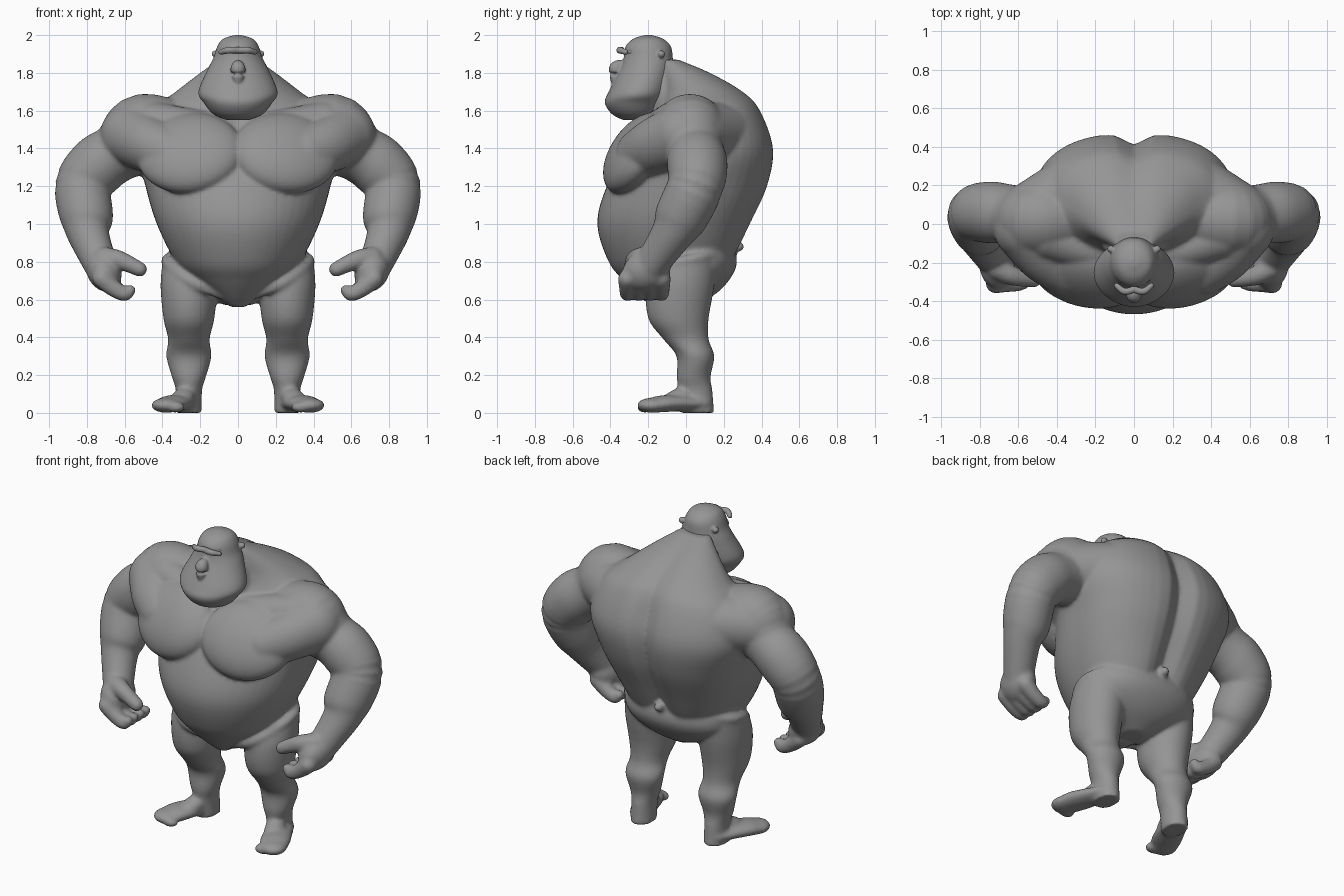
import bpy, bmesh, math
from mathutils import Vector, Matrix, Euler

cube = bpy.data.objects.get("Cube")
if cube:
    bpy.data.objects.remove(cube, do_unlink=True)

clay = bpy.data.materials.new("clay_grey")
clay.use_nodes = True
clay.diffuse_color = (.3, .3, .3, 1)
clay.node_tree.nodes["Principled BSDF"].inputs["Base Color"].default_value = clay.diffuse_color
SEGMENTS = 48
STEPS = 5


def spline(rows):
    """Catmull-Rom resampling of rows of numbers."""
    points = [Vector(row) for row in rows]
    points = [points[0]] + points + [points[-1]]
    result = []
    for before, start, end, after in zip(points, points[1:], points[2:], points[3:]):
        leave, arrive = (end - before) / 2, (after - start) / 2
        for i in range(STEPS):
            t = i / STEPS
            rise = t * t * (3 - t - t)
            result.append(start.lerp(end, rise) + leave * (t * (1 - t) ** 2) - arrive * (t * t * (1 - t)))
    return result + [points[-1]]


def circle():
    """Cosine and sine pairs around one turn."""
    angles = [math.tau * i / SEGMENTS for i in range(SEGMENTS)]
    return [(math.cos(angle), math.sin(angle)) for angle in angles]


def skin(bm, rings):
    """Bridge rings of points into a closed solid."""
    loops = [[bm.verts.new(point) for point in ring] for ring in rings]
    for low, high in zip(loops, loops[1:]):
        for i in range(SEGMENTS):
            j = (i + 1) % SEGMENTS
            bm.faces.new((low[i], low[j], high[j], high[i]))
    bm.faces.new(loops[0][::-1])
    bm.faces.new(loops[-1])


def stack(bm, rows, x=0, squareness=2, groove=0):
    """Solid from level sections: y, z, half width, half depth; only the back is squared and grooved."""
    rings = []
    for y, z, width, depth in spline(rows):
        ring = []
        for cosine, sine in circle():
            at_back = sine > 0
            power = 2 / squareness if at_back else 1
            across = width * math.copysign(abs(cosine) ** power, cosine)
            along = depth * math.copysign(abs(sine) ** power, sine)
            if at_back:
                along -= groove * math.exp(-(across / .07) ** 2) * min(1, depth * 3)
            ring.append((x + across, y + along, z))
        rings.append(ring)
    skin(bm, rings)


def ball(bm, location, radii, tilt=(0, 0, 0), side=1):
    """Ellipsoid, tilted in degrees and mirrored for the right side."""
    pitch, roll, yaw = (math.radians(angle) for angle in tilt)
    turn = Euler((pitch, side * roll, side * yaw)).to_matrix().to_4x4()
    x, y, z = location
    place = Matrix.Translation((side * x, y, z))
    bmesh.ops.create_icosphere(bm, subdivisions=4, radius=1, matrix=place @ turn @ Matrix.Diagonal((*radii, 1)))


def limb(bm, rows, side=1, flatten=1):
    """Round-ended tube along a path: x, y, z, radius."""
    path = spline([(side * x, y, z, radius) for x, y, z, radius in rows])
    rings = []
    for i, point in enumerate(path):
        ahead = path[min(i + 1, len(path) - 1)].xyz - path[max(i - 1, 0)].xyz
        aim = ahead.to_track_quat('Z', 'Y')
        radius = point.w
        rings.append([point.xyz + aim @ Vector((radius * cosine, radius * flatten * sine, 0))
                      for cosine, sine in circle()])
    skin(bm, rings)
    for tip in (path[0], path[-1]):
        ball(bm, tip.xyz, (tip.w, tip.w, tip.w * flatten))


def sculpt(name, bm, voxel, smoothing):
    """Fuse overlapping masses into one smooth surface."""
    bmesh.ops.recalc_face_normals(bm, faces=bm.faces)
    mesh = bpy.data.meshes.new(name)
    bm.to_mesh(mesh)
    bm.free()
    mesh.materials.append(clay)
    figure_part = bpy.data.objects.new(name, mesh)
    bpy.context.collection.objects.link(figure_part)
    fuse = figure_part.modifiers.new("fuse", 'REMESH')
    fuse.mode = 'VOXEL'
    fuse.voxel_size = voxel
    fuse.use_smooth_shade = True
    soften = figure_part.modifiers.new("soften", 'SMOOTH')
    soften.factor = .5
    soften.iterations = smoothing


# Trunk: belly, ribcage and sloping back with a spine groove
body = bmesh.new()
stack(body, [(-.13, .56, .04, .05), (-.12, .62, .12, .13), (-.09, .7, .23, .24), (-.08, .8, .33, .33),
             (-.06, 1, .43, .41), (.01, 1.2, .49, .43), (.08, 1.4, .53, .39), (.12, 1.6, .45, .28),
             (.09, 1.7, .33, .22), (0, 1.8, .2, .14), (-.09, 1.87, .1, .06)], squareness=2.5, groove=.06)

# Neck
limb(body, [(0, -.17, 1.76, .13), (0, -.02, 1.62, .2), (0, .1, 1.45, .26)])

# Hips in briefs, with a tail nub at the back
stack(body, [(-.04, .57, .07, .1), (0, .64, .22, .17), (.02, .72, .34, .22), (.03, .8, .37, .24),
             (.03, .9, .35, .22)], squareness=2.2)
ball(body, (0, .27, .88), (.03, .04, .03))

for side in (1, -1):
    # Rolled waistband dipping to the front
    limb(body, [(0, .23, .85, .02), (.2, .2, .85, .03), (.36, .07, .82, .03), (.36, -.08, .78, .03),
                (.24, -.2, .69, .03), (.03, -.17, .6, .02)], side)

    # Chest, collar and the bridge of muscle out to the shoulder
    ball(body, (.255, -.265, 1.375), (.285, .125, .24), (-32, 0, 14), side)
    limb(body, [(.06, -.15, 1.5, .08), (.25, -.13, 1.51, .1), (.45, -.06, 1.52, .13)], side)
    limb(body, [(.36, -.23, 1.37, .14), (.47, -.15, 1.42, .15), (.56, -.02, 1.47, .17)], side)

    # Shoulder and shoulder blade
    limb(body, [(.3, .04, 1.47, .17), (.5, .02, 1.5, .19), (.58, .03, 1.43, .17)], side)
    limb(body, [(.3, .2, 1.48, .17), (.53, .05, 1.47, .17)], side)

    # Upper arm, elbow and forearm
    limb(body, [(.56, .03, 1.42, .17), (.65, .05, 1.37, .155), (.74, .06, 1.31, .16), (.82, .05, 1.2, .15),
                (.8, -.03, 1.03, .14), (.79, -.08, .94, .11), (.73, -.18, .79, .09)], side)
    ball(body, (.85, .09, 1.21), (.09, .09, .12), side=side)

    # Hand: palm, curled fingers and thumb
    ball(body, (.71, -.21, .75), (.09, .13, .11), (20, 25, 0), side)
    for finger in range(4):
        y = -.31 + .06 * finger
        limb(body, [(.72, y, .71, .05), (.66, y, .66, .045), (.6, y, .63, .04), (.57, y, .65, .03)], side)
    limb(body, [(.71, -.23, .82, .06), (.63, -.27, .81, .05), (.52, -.29, .76, .04)], side)

    # Leg
    stack(body, [(0, .8, .14, .16), (-.03, .67, .15, .18), (-.04, .5, .135, .16), (0, .39, .11, .12),
                 (.05, .3, .12, .1), (.04, .19, .09, .09), (.05, .12, .07, .09), (.06, 0, .07, .09)], x=side * .26)

    # Foot turned outward
    limb(body, [(.27, .07, .05, .07), (.34, -.1, .05, .09), (.38, -.18, .04, .08)], side, flatten=.5)
    ball(body, (.29, -.04, .08), (.06, .1, .05), (22, 0, 20), side)
    ball(body, (.33, -.22, .03), (.05, .04, .03), side=side)
sculpt("body", body, .0105, 12)

# Head: narrow skull and heavy jaw
head = bmesh.new()
stack(head, [(-.27, 1.55, .06, .06), (-.27, 1.58, .13, .12), (-.27, 1.64, .18, .16), (-.25, 1.7, .21, .16),
             (-.21, 1.82, .16, .14), (-.2, 1.88, .13, .13), (-.2, 1.94, .11, .12), (-.2, 1.98, .08, .08),
             (-.2, 2, .02, .02)])

# Nose and ears
limb(head, [(0, -.33, 1.85, .02), (0, -.37, 1.82, .04), (0, -.37, 1.73, .02)])
ball(head, (0, -.38, 1.82), (.03, .03, .03))
for side in (1, -1):
    ball(head, (.12, -.13, 1.9), (.02, .02, .02), side=side)
sculpt("head", head, .006, 8)

# Single heavy brow, joined to the forehead
brow = bmesh.new()
for side in (1, -1):
    limb(brow, [(0, -.34, 1.92, .017), (.05, -.35, 1.92, .018), (.09, -.32, 1.91, .014)], side)
    limb(brow, [(0, -.31, 1.91, .016), (.07, -.29, 1.91, .014)], side)
sculpt("brow", brow, .004, 3)
